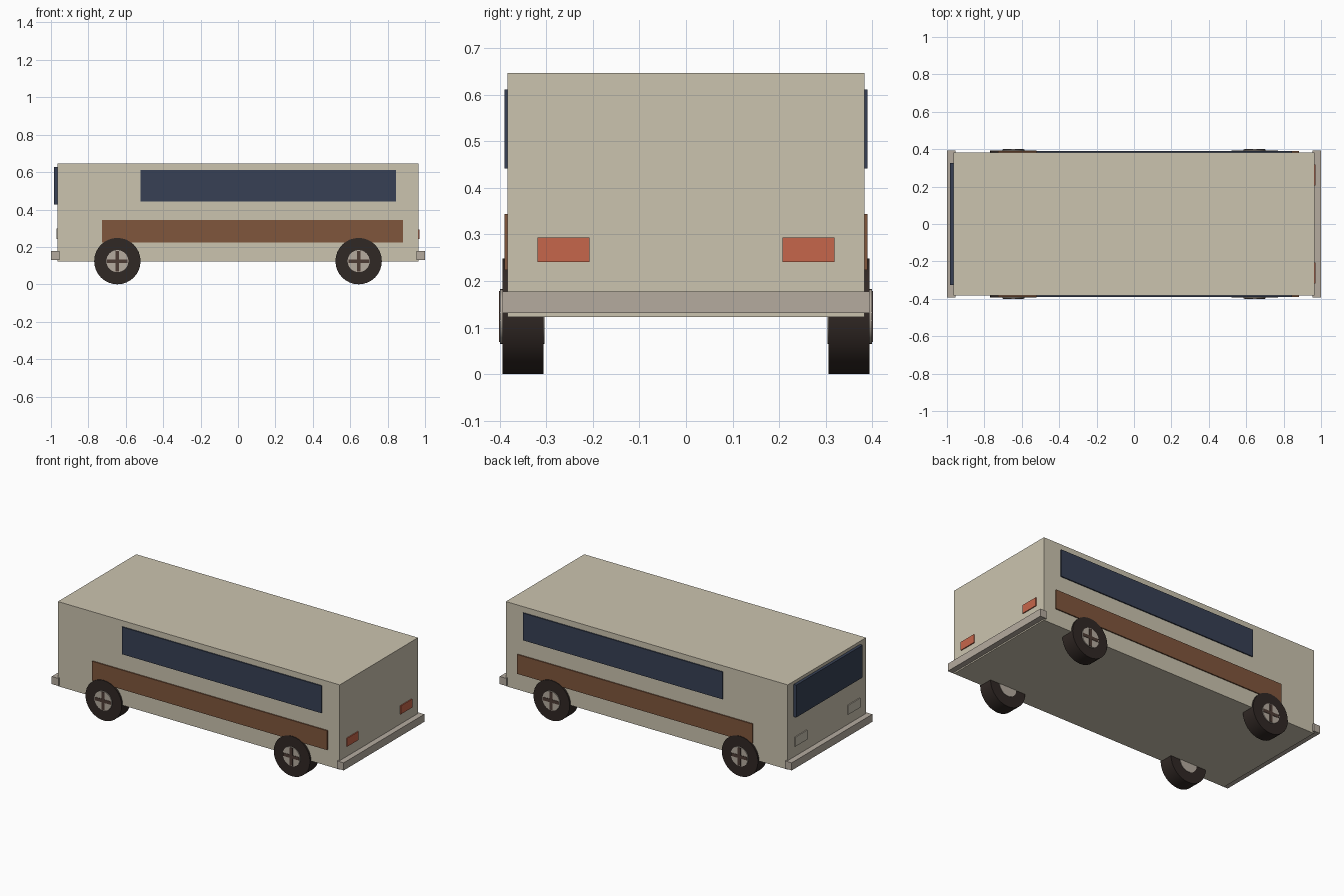
import bpy
import math

if "Cube" in bpy.data.objects:
    bpy.data.objects.remove(bpy.data.objects["Cube"])


def material(name, rgb):
    m = bpy.data.materials.new(name)
    m.diffuse_color = (*rgb, 1)
    m.use_nodes = True
    m.node_tree.nodes["Principled BSDF"].inputs["Base Color"].default_value = m.diffuse_color
    return m


CREAM = material("cream_paint", (0.60, 0.55, 0.43))
GLASS = material("dark_glass", (0.038, 0.051, 0.089))
BROWN = material("brown_stripe", (0.216, 0.093, 0.045))
RED = material("red_lens", (0.565, 0.133, 0.069))
METAL = material("metal", (0.462, 0.407, 0.347))
LENS = material("clear_lens", (0.58, 0.53, 0.43))
RUBBER = material("rubber", (0.030, 0.021, 0.018))
SPOKE = material("spoke_brown", (0.075, 0.045, 0.035))


def box(name, x, y, z, mat):
    """Box from (min, max) ranges on each axis."""
    bpy.ops.mesh.primitive_cube_add(size=1)
    o = bpy.context.object
    o.name = name
    lo, hi = zip(x, y, z)
    o.location = [(a + b) / 2 for a, b in zip(lo, hi)]
    o.scale = [abs(b - a) for a, b in zip(lo, hi)]
    o.data.materials.append(mat)
    return o


def disc(name, x, y, z, radius, width, mat):
    """Smooth cylinder lying along the y axis."""
    bpy.ops.mesh.primitive_cylinder_add(
        vertices=32, radius=radius, depth=width,
        location=(x, y, z), rotation=(math.pi / 2, 0, 0))
    o = bpy.context.object
    o.name = name
    o.data.materials.append(mat)
    bpy.ops.object.shade_smooth_by_angle(angle=math.radians(35))
    return o


# Main shell
box("body", (-0.965, 0.965), (-0.383, 0.383), (0.123, 0.647), CREAM)

# Windscreen at the -x end
box("windscreen", (-0.983, -0.955), (-0.325, 0.325), (0.428, 0.628), GLASS)

# Bumpers
box("front_bumper", (-1.0, -0.955), (-0.394, 0.394), (0.131, 0.178), METAL)
box("rear_bumper", (0.955, 1.0), (-0.394, 0.394), (0.131, 0.178), METAL)

for side, s in (("right", -1), ("left", 1)):
    # Side window band and stripe
    box(side + "_window", (-0.522, 0.845), (s * 0.37, s * 0.390), (0.442, 0.611), GLASS)
    box(side + "_stripe", (-0.727, 0.883), (s * 0.37, s * 0.390), (0.224, 0.344), BROWN)
    # Lamps
    box(side + "_headlight", (-0.971, -0.95), (s * 0.20, s * 0.318), (0.241, 0.299), LENS)
    box(side + "_tail_light", (0.95, 0.971), (s * 0.207, s * 0.319), (0.241, 0.293), RED)
    # Wheels with hub and crossed spokes
    for end, x in (("front", -0.645), ("rear", 0.645)):
        tag, zc = f"{side}_{end}_", 0.124
        disc(tag + "tyre", x, s * 0.350, zc, 0.124, 0.088, RUBBER)
        disc(tag + "hub", x, s * 0.3515, zc, 0.059, 0.095, METAL)
        spoke_y = (s * 0.39, s * 0.401)
        box(tag + "spoke_h", (x - 0.055, x + 0.055), spoke_y, (zc - 0.01, zc + 0.01), SPOKE)
        box(tag + "spoke_v", (x - 0.01, x + 0.01), spoke_y, (zc - 0.055, zc + 0.055), SPOKE)
